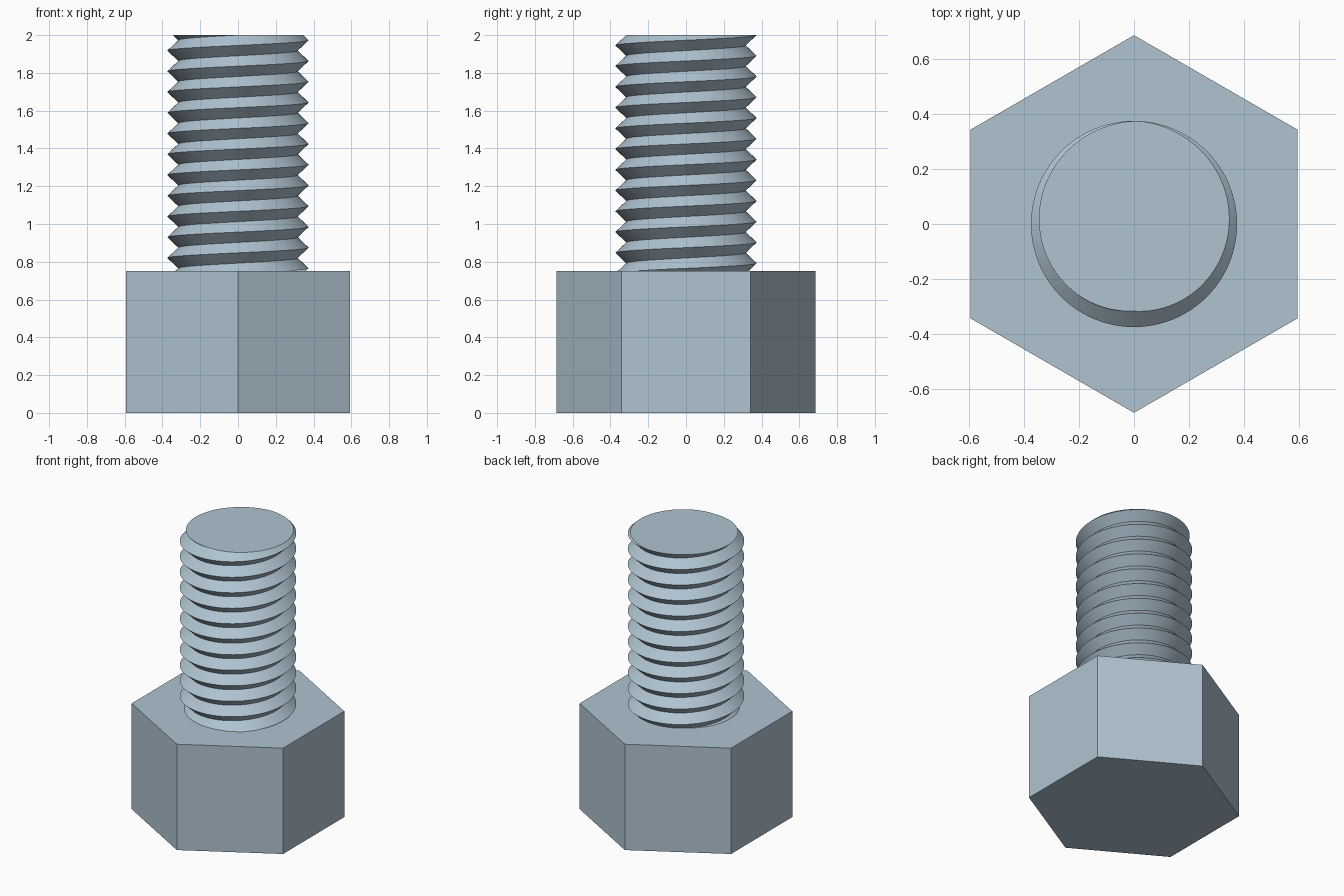
import bpy, bmesh, math

if "Cube" in bpy.data.objects:
    bpy.data.objects.remove(bpy.data.objects["Cube"], do_unlink=True)

# Single blue-grey metal
steel = bpy.data.materials.new("blue_grey_steel")
steel.use_nodes = True
COLOUR = (0.43, 0.55, 0.64, 1.0)
steel.diffuse_color = COLOUR
steel.node_tree.nodes["Principled BSDF"].inputs["Base Color"].default_value = COLOUR

HEAD_RADIUS, HEAD_HEIGHT, TOP = 0.685, 0.75, 2.0
CREST, ROOT, PITCH = 0.374, 0.316, 0.1098
CREST_Z = 1.973          # height of the last crest on the +x side
STEPS = 96               # segments per turn
TURNS = 14

# Hexagonal head, corners towards front and back
bpy.ops.mesh.primitive_cylinder_add(vertices=6, radius=HEAD_RADIUS, depth=HEAD_HEIGHT,
                                    location=(0, 0, HEAD_HEIGHT / 2))
head = bpy.context.object
head.name = "hex_head"
head.data.materials.append(steel)

# Threaded shank: right-handed V thread made of crest and root helices
bm = bmesh.new()


def helix(radius, start_z):
    verts = []
    for i in range(TURNS * STEPS + 1):
        a = 2 * math.pi * i / STEPS
        verts.append(bm.verts.new((radius * math.cos(a), radius * math.sin(a),
                                   start_z + PITCH * i / STEPS)))
    return verts


start = CREST_Z - 12 * PITCH
crest = helix(CREST, start)
root = helix(ROOT, start + PITCH / 2)
for i in range(TURNS * STEPS):
    bm.faces.new((crest[i], crest[i + 1], root[i + 1], root[i]))        # upper flank
    j = i + STEPS
    if j + 1 < len(crest):
        bm.faces.new((root[i], root[i + 1], crest[j + 1], crest[j]))    # lower flank

# Trim both ends flat and cap them; the foot sits just inside the head
for z, up in ((TOP, 1), (HEAD_HEIGHT - 0.01, -1)):
    bmesh.ops.bisect_plane(bm, geom=bm.verts[:] + bm.edges[:] + bm.faces[:], dist=1e-6,
                           plane_co=(0, 0, z), plane_no=(0, 0, up), clear_outer=True)
    rim = [e for e in bm.edges if e.is_boundary
           and all(abs(v.co.z - z) < 1e-5 for v in e.verts)]
    bmesh.ops.contextual_create(bm, geom=rim)
bmesh.ops.recalc_face_normals(bm, faces=bm.faces[:])

mesh = bpy.data.meshes.new("threaded_shank")
bm.to_mesh(mesh)
bm.free()
mesh.materials.append(steel)
shank = bpy.data.objects.new("threaded_shank", mesh)
bpy.context.collection.objects.link(shank)

bpy.ops.object.select_all(action='DESELECT')
shank.select_set(True)
bpy.context.view_layer.objects.active = shank
bpy.ops.object.shade_smooth_by_angle(angle=math.radians(30))
